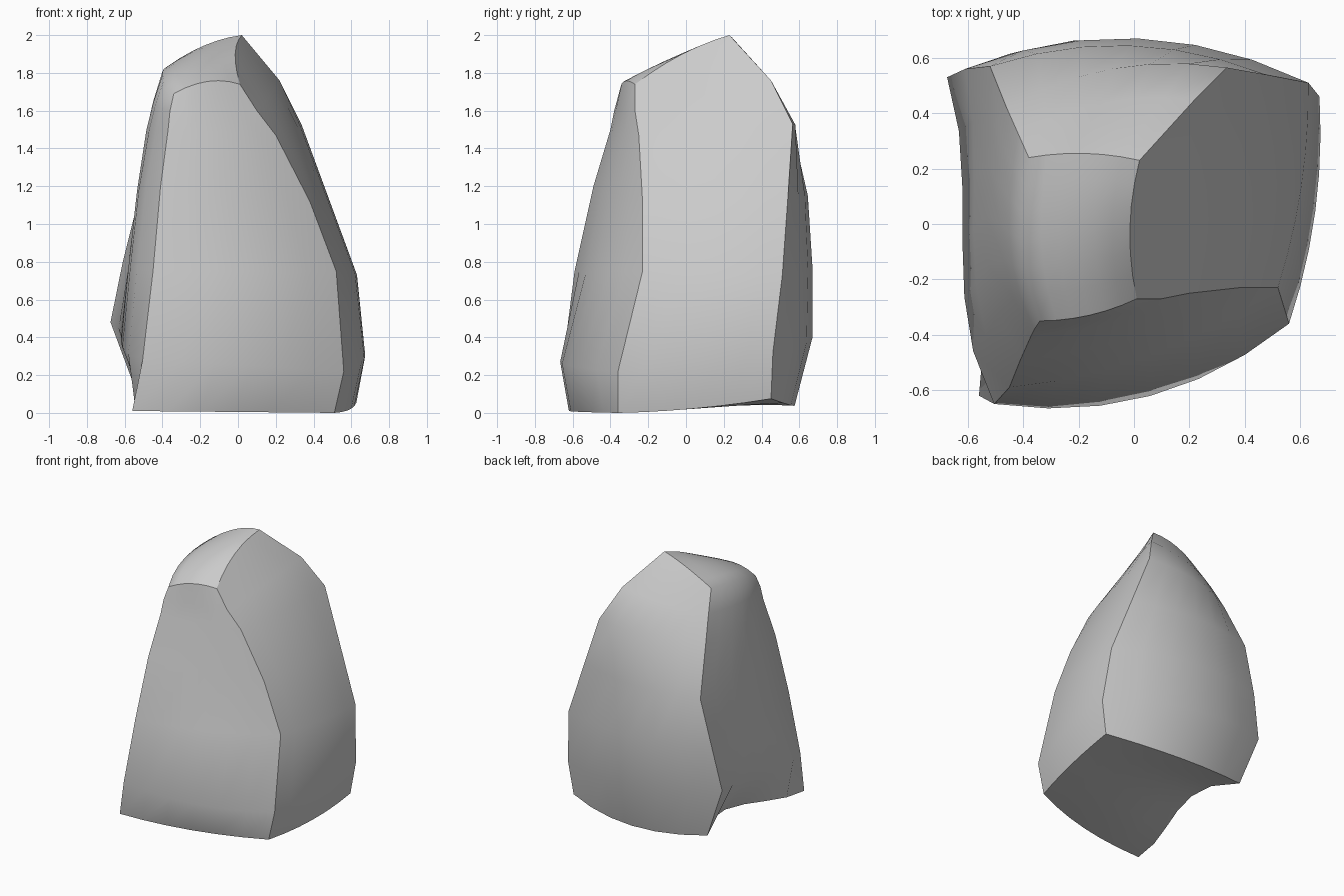
import bpy, bmesh
from mathutils import Vector as V

if "Cube" in bpy.data.objects:
    bpy.data.objects.remove(bpy.data.objects["Cube"])

N = 6  # segments across each side
FRONT, RIGHT, BACK, LEFT, CROWN, UNDER = range(6)

# Four corner ridges, bottom to top
front_left = [(-.56, -.62, .01), (-.505, -.65, .28), (-.45, -.59, .75), (-.41, -.49, 1.2),
              (-.37, -.40, 1.5), (-.36, -.38, 1.6), (-.34, -.35, 1.69)]
front_right = [(.51, -.36, 0), (.56, -.36, .22), (.52, -.23, .75), (.38, -.23, 1.12),
               (.20, -.25, 1.47), (.10, -.27, 1.6), (.01, -.27, 1.74)]
back_right = [(.63, .45, .075), (.67, .46, .32), (.63, .51, .73), (.475, .54, 1.15),
              (.335, .565, 1.53), (.22, .45, 1.76), (.02, .23, 2.0)]
back_left = [(-.53, .50, .09), (-.675, .53, .48), (-.61, .56, .8), (-.52, .57, 1.15),
             (-.46, .42, 1.5), (-.42, .33, 1.68), (-.38, .24, 1.83)]
ridges = [front_left, front_right, back_right, back_left]

# Outward bulge of each side at each level, and lift of its bottom and top edge
bulges = [[.06, .12, .07, .05, .03, .02, .02],
          [.03, .04, .03, .03, .03, .01, -.03],
          [.10, .175, .135, .09, .07, .05, .02],
          [-.10, .03, .05, .07, .07, .06, .04]]
lifts = [(0, .04), (-.015, .03), (-.045, .03), (.04, .03)]
left_skew = [-1.2, 2.8, 1.6, .8, .4, .3, .2]   # left side is fuller towards the front
TOP = len(front_left) - 1


def side_row(side, level):
    """Curved row of points from one ridge to the next."""
    a = V(ridges[side][level])
    b = V(ridges[(side + 1) % 4][level])
    d = b - a
    out = V((d.y, -d.x, 0)).normalized() * bulges[side][level]
    if level == 0:
        out.z += lifts[side][0]
    if level == TOP:
        out.z += lifts[side][1]
    skew = left_skew[level] if side == LEFT else 0
    row = []
    for i in range(N + 1):
        t = i / N
        row.append(a.lerp(b, t) + out * (4 * t * (1 - t) * (1 + skew * (2 * t - 1))))
    return row


def patch(level):
    """Surface spanning the four edges of a ring."""
    f, r, b, l = [side_row(s, level) for s in range(4)]
    b, l = b[::-1], l[::-1]
    rows = []
    for j in range(N + 1):
        v = j / N
        row = []
        for i in range(N + 1):
            u = i / N
            flat = f[0].lerp(f[N], u).lerp(b[0].lerp(b[N], u), v)
            row.append(f[i].lerp(b[i], v) + l[j].lerp(r[j], u) - flat)
        rows.append(row)
    return rows


bm = bmesh.new()
part = bm.faces.layers.int.new("part")


def add_grid(rows, tag):
    grid = [[bm.verts.new(p) for p in row] for row in rows]
    for r0, r1 in zip(grid, grid[1:]):
        for i in range(N):
            face = bm.faces.new((r0[i], r0[i + 1], r1[i + 1], r1[i]))
            face[part] = tag
            face.smooth = True


for s in range(4):                       # four rock sides
    add_grid([side_row(s, k) for k in range(TOP + 1)], s)
add_grid(patch(TOP), CROWN)              # sloping crown
add_grid(patch(0), UNDER)                # underside
bmesh.ops.remove_doubles(bm, verts=bm.verts, dist=.0005)
bmesh.ops.recalc_face_normals(bm, faces=bm.faces)

# Sharp ridges between sides; the left side rolls smoothly into the crown
for e in bm.edges:
    tags = {f[part] for f in e.link_faces}
    if len(tags) == 2 and tags != {LEFT, CROWN}:
        e.smooth = False

mesh = bpy.data.meshes.new("rock")
bm.to_mesh(mesh)
bm.free()
rock = bpy.data.objects.new("rock", mesh)
bpy.context.collection.objects.link(rock)
